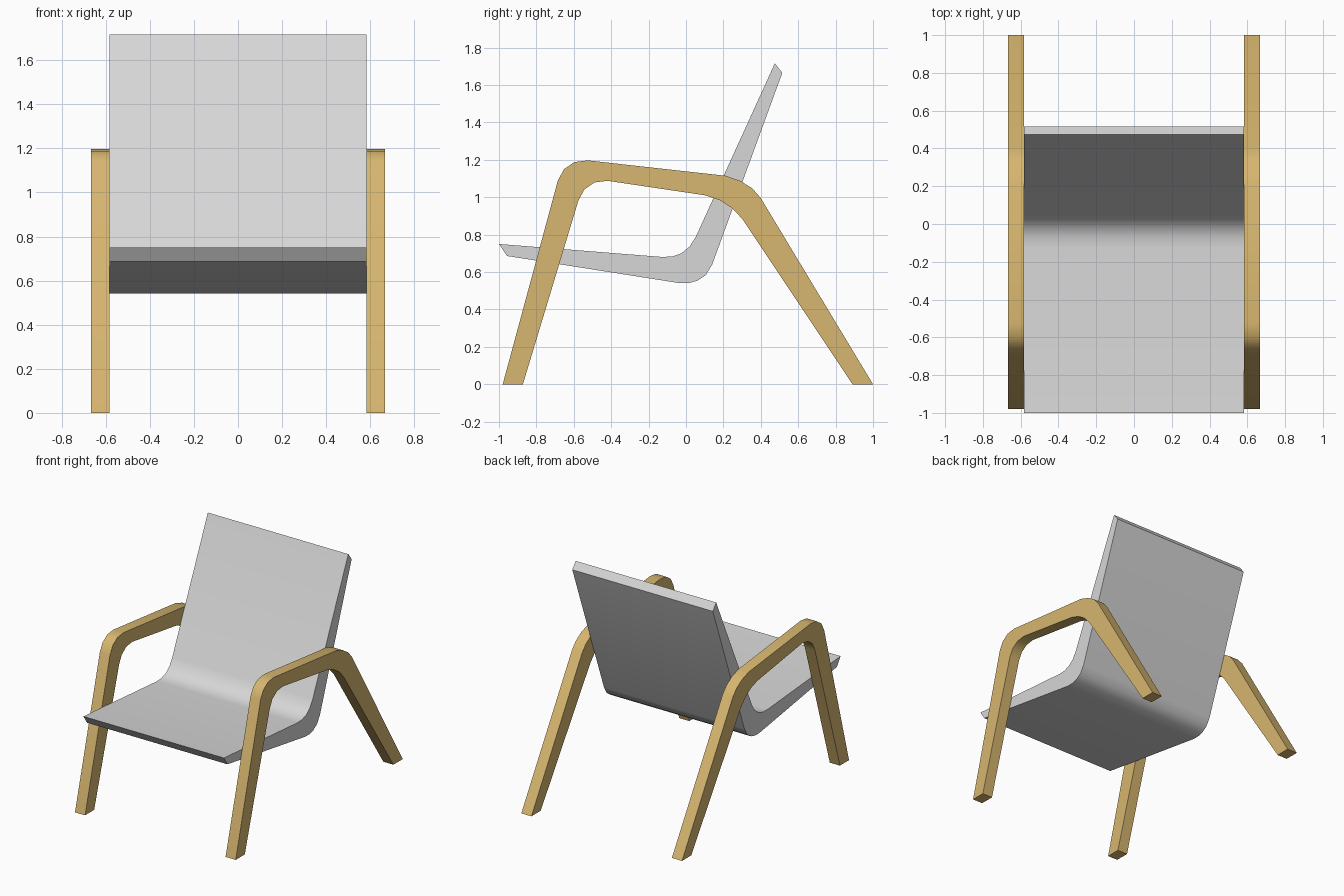
import bpy, bmesh, math

if "Cube" in bpy.data.objects:
    bpy.data.objects.remove(bpy.data.objects["Cube"])


def material(name, rgb):
    m = bpy.data.materials.new(name)
    m.diffuse_color = (*rgb, 1)
    m.use_nodes = True
    m.node_tree.nodes["Principled BSDF"].inputs["Base Color"].default_value = m.diffuse_color
    return m


grey = material("light grey upholstery", (0.68, 0.68, 0.68))
wood = material("light wood", (0.68, 0.47, 0.16))


def extrude_profile(name, profile, x0, x1, mat):
    """Extrude a closed side profile of (y, z) points from x0 to x1."""
    bm = bmesh.new()
    face = bm.faces.new([bm.verts.new((x0, y, z)) for y, z in profile])
    out = bmesh.ops.extrude_face_region(bm, geom=[face])["geom"]
    verts = [g for g in out if isinstance(g, bmesh.types.BMVert)]
    bmesh.ops.translate(bm, verts=verts, vec=(x1 - x0, 0, 0))
    bmesh.ops.recalc_face_normals(bm, faces=bm.faces)
    mesh = bpy.data.meshes.new(name)
    bm.to_mesh(mesh)
    bm.free()
    mesh.materials.append(mat)
    ob = bpy.data.objects.new(name, mesh)
    bpy.context.collection.objects.link(ob)
    bpy.ops.object.select_all(action='DESELECT')
    ob.select_set(True)
    bpy.context.view_layer.objects.active = ob
    bpy.ops.object.shade_smooth_by_angle(angle=math.radians(35))
    return ob


# One-piece seat and backrest shell, tapering towards both ends
seat = [(-1.0, 0.75), (-0.957, 0.686), (-0.035, 0.541), (0.013, 0.541),
        (0.06, 0.553), (0.105, 0.583), (0.14, 0.64), (0.515, 1.665),
        (0.475, 1.716), (0.053, 0.79), (0.02, 0.737), (-0.025, 0.70),
        (-0.075, 0.683), (-0.13, 0.681)]
extrude_profile("seat_and_back", seat, -0.583, 0.583, grey)

# Bent side frames: front leg, armrest and rear leg in one loop
frame = [(-0.98, 0), (-0.685, 1.09), (-0.652, 1.15), (-0.597, 1.188),
         (-0.525, 1.197), (0.21, 1.115), (0.29, 1.088), (0.355, 1.047),
         (0.40, 0.995), (1.0, 0), (0.89, 0), (0.30, 0.885),
         (0.245, 0.943), (0.18, 0.985), (0.105, 1.01), (-0.42, 1.088),
         (-0.49, 1.079), (-0.545, 1.04), (-0.576, 0.98), (-0.872, 0)]
for side, name in ((-1, "left_arm_frame"), (1, "right_arm_frame")):
    extrude_profile(name, frame, side * 0.583, side * 0.667, wood)
